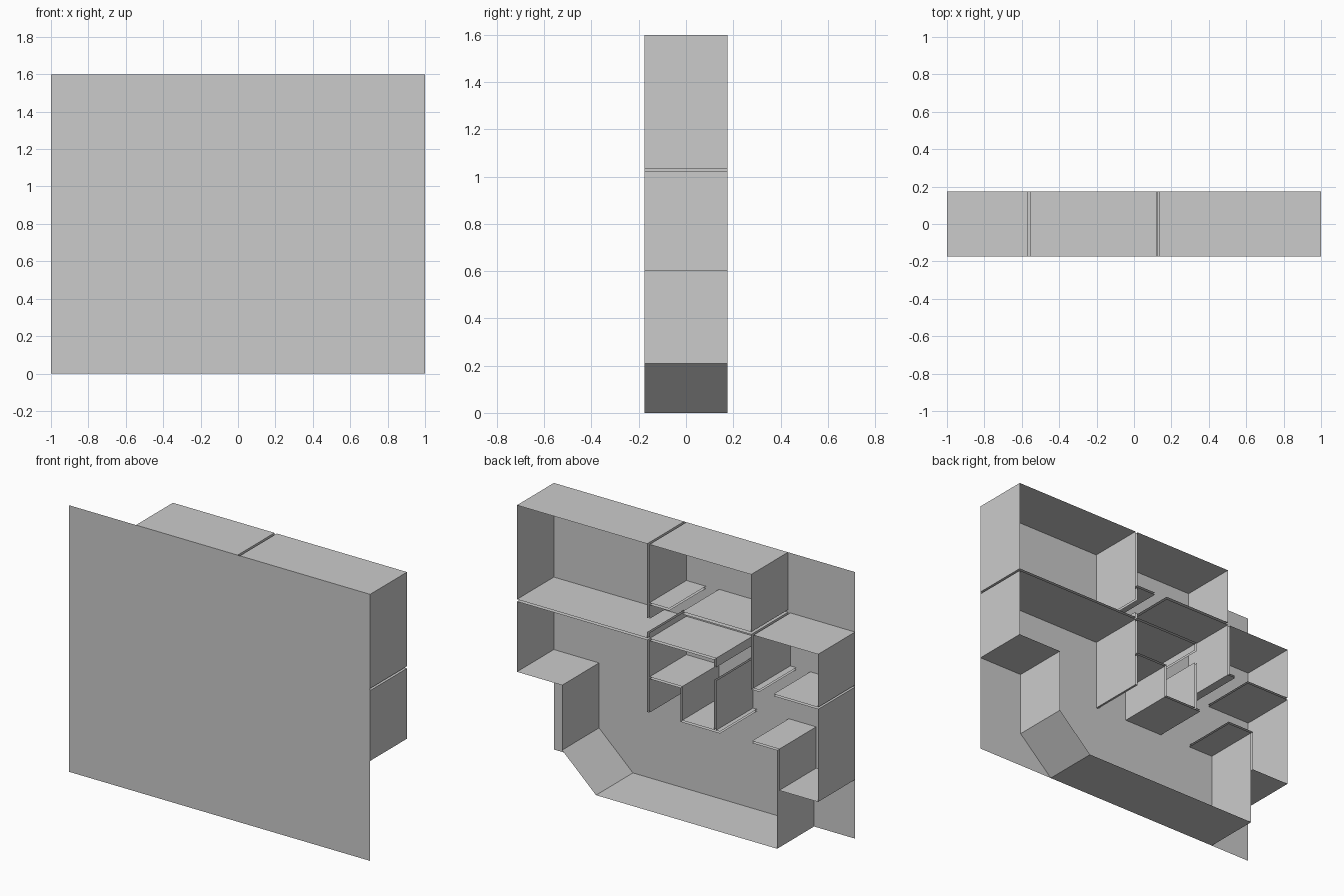
import bpy
import bmesh

cube = bpy.data.objects.get("Cube")
if cube:
    bpy.data.objects.remove(cube, do_unlink=True)

FRONT, BACK = -0.175, 0.175

grey = bpy.data.materials.new("plain_grey")
grey.use_nodes = True
colour = (0.6, 0.6, 0.6, 1)
grey.diffuse_color = colour
grey.node_tree.nodes["Principled BSDF"].inputs["Base Color"].default_value = colour


def finish(name, bm):
    mesh = bpy.data.meshes.new(name)
    bm.to_mesh(mesh)
    bm.free()
    mesh.materials.append(grey)
    obj = bpy.data.objects.new(name, mesh)
    bpy.context.collection.objects.link(obj)
    return obj


def shell(name, *paths):
    """Thin walls and floors: each (x, z) path is swept across the depth."""
    bm = bmesh.new()
    for path in paths:
        rows = [[bm.verts.new((x, y, z)) for x, z in path] for y in (FRONT, BACK)]
        for i in range(len(path) - 1):
            bm.faces.new((rows[0][i], rows[0][i + 1], rows[1][i + 1], rows[1][i]))
    return finish(name, bm)


# Flat panel closing the front of every room
bm = bmesh.new()
bm.faces.new([bm.verts.new((x, FRONT, z))
              for x, z in ((-1, 0), (1, 0), (1, 1.6), (-1, 1.6))])
finish("front_panel", bm)

# Upper side room, with a low doorway in its inner wall
shell("upper_side_room",
      [(0.135, 1.153), (0.135, 1.6), (1, 1.6), (1, 1.035), (0.135, 1.035), (0.135, 1.07)])

# Upper middle room, with a hatch in its floor
shell("upper_middle_room",
      [(-0.01, 1.25), (0.12, 1.25), (0.12, 1.6), (-0.555, 1.6), (-0.555, 1.255), (-0.097, 1.255)])

# Passage under the middle room, dropping into a shaft
shell("passage_ceiling",
      [(-0.01, 1.237), (0.12, 1.237), (0.12, 1.153)],
      [(-0.097, 1.24), (-0.555, 1.24), (-0.555, 0.91), (-0.61, 0.91)])
shell("passage_floor",
      [(0.12, 1.07), (0.12, 1.035), (-0.322, 1.035), (-0.322, 0.98)])

# Far room with a floor hatch
shell("far_room",
      [(-0.61, 0.922), (-0.57, 0.922), (-0.57, 1.24), (-1, 1.24), (-1, 0.922), (-0.703, 0.922)])

# Stepped lower room below the far room
shell("stepped_room",
      [(-0.703, 0.91), (-1, 0.91), (-1, 0.354), (-0.742, 0.354), (-0.742, 0.602), (-0.56, 0.602)],
      [(-0.348, 0.602), (-0.322, 0.602), (-0.322, 0.9)])

# Small nook with a raised floor and a window slot
shell("nook",
      [(-0.308, 0.98), (-0.308, 1.022), (0.12, 1.022), (0.12, 0.805),
       (-0.097, 0.805), (-0.097, 0.602), (-0.308, 0.602), (-0.308, 0.9)])

# Large hall: side wing, ramp and basement
shell("hall_side_and_base",
      [(0.125, 0.59), (0.135, 0.59), (0.135, 1.022), (1, 1.022), (1, 0.6), (0.7, 0.6),
       (0.7, 0.21), (0.475, 0), (-0.728, 0), (-0.728, 0.59), (-0.56, 0.59)])
shell("hall_alcove",
      [(0.12, 0.59), (0.12, 0.793), (-0.085, 0.793), (-0.085, 0.59), (-0.348, 0.59)])
